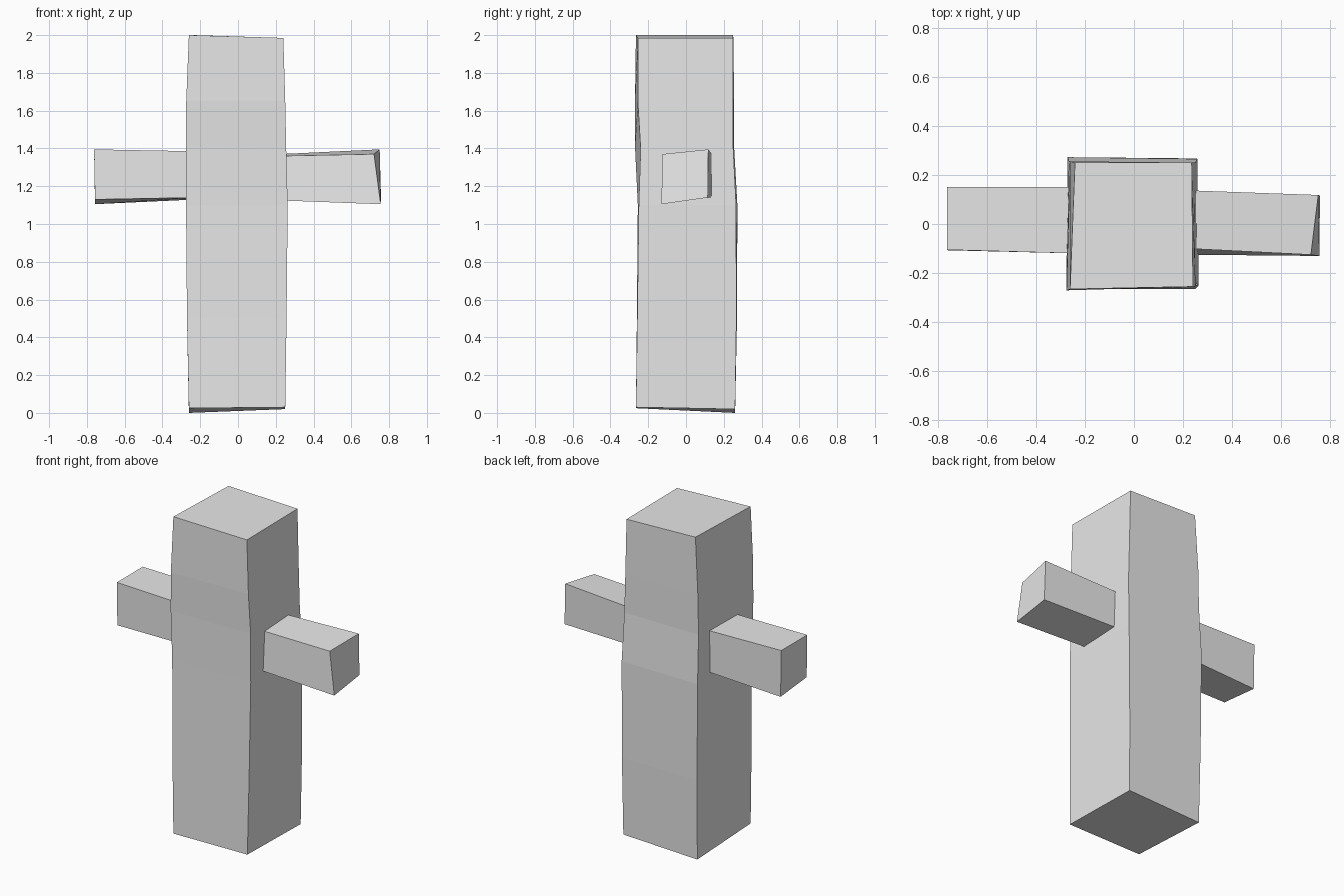
import bpy
import bmesh

cube = bpy.data.objects.get("Cube")
if cube:
    bpy.data.objects.remove(cube, do_unlink=True)

grey = bpy.data.materials.new("light_grey")
grey.use_nodes = True
colour = (0.8, 0.8, 0.8, 1)
grey.diffuse_color = colour
grey.node_tree.nodes["Principled BSDF"].inputs["Base Color"].default_value = colour


def loft(name, rings):
    """Skin a row of four-cornered sections and cap both ends."""
    bm = bmesh.new()
    loops = [[bm.verts.new(p) for p in ring] for ring in rings]
    for a, b in zip(loops, loops[1:]):
        for i in range(4):
            j = (i + 1) % 4
            bm.faces.new((a[i], a[j], b[j], b[i]))
    bm.faces.new(loops[0])
    bm.faces.new(loops[-1])
    bmesh.ops.recalc_face_normals(bm, faces=bm.faces)
    mesh = bpy.data.meshes.new(name)
    bm.to_mesh(mesh)
    bm.free()
    mesh.materials.append(grey)
    obj = bpy.data.objects.new(name, mesh)
    bpy.context.collection.objects.link(obj)
    return obj


# Upright block: each section runs front right, front left, back left, back right
shoulder = [(-.275, -.27, 1.41), (.255, -.24, 1.4), (.25, .25, 1.4), (-.265, .255, 1.4)]
loft("torso", [
    [(-.26, -.265, .025), (.25, -.265, .03), (.25, .26, .02), (-.26, .26, 0)],
    [(-.27, -.26, .5), (.257, -.258, .5), (.255, .267, .5), (-.265, .27, .5)],
    [(-.275, -.255, 1.1), (.263, -.25, 1.1), (.258, .265, 1.1), (-.27, .272, 1.1)],
    shoulder,
])
loft("head", [
    shoulder,
    [(-.274, -.27, 1.65), (.25, -.255, 1.65), (.243, .25, 1.65), (-.26, .255, 1.65)],
    [(-.26, -.265, 2), (.24, -.255, 1.985), (.235, .25, 1.985), (-.24, .25, 2)],
])

# Arms: each section runs front bottom, back bottom, back top, front top
loft("left_arm", [
    [(.22, -.125, 1.125), (.22, .135, 1.14), (.22, .137, 1.37), (.22, -.1, 1.36)],
    [(.755, -.13, 1.105), (.757, .115, 1.14), (.75, .118, 1.395), (.72, -.125, 1.37)],
])
loft("right_arm", [
    [(-.22, -.12, 1.14), (-.22, .15, 1.13), (-.22, .15, 1.385), (-.22, -.12, 1.385)],
    [(-.757, -.107, 1.13), (-.757, .15, 1.105), (-.762, .15, 1.395), (-.762, -.105, 1.395)],
])
